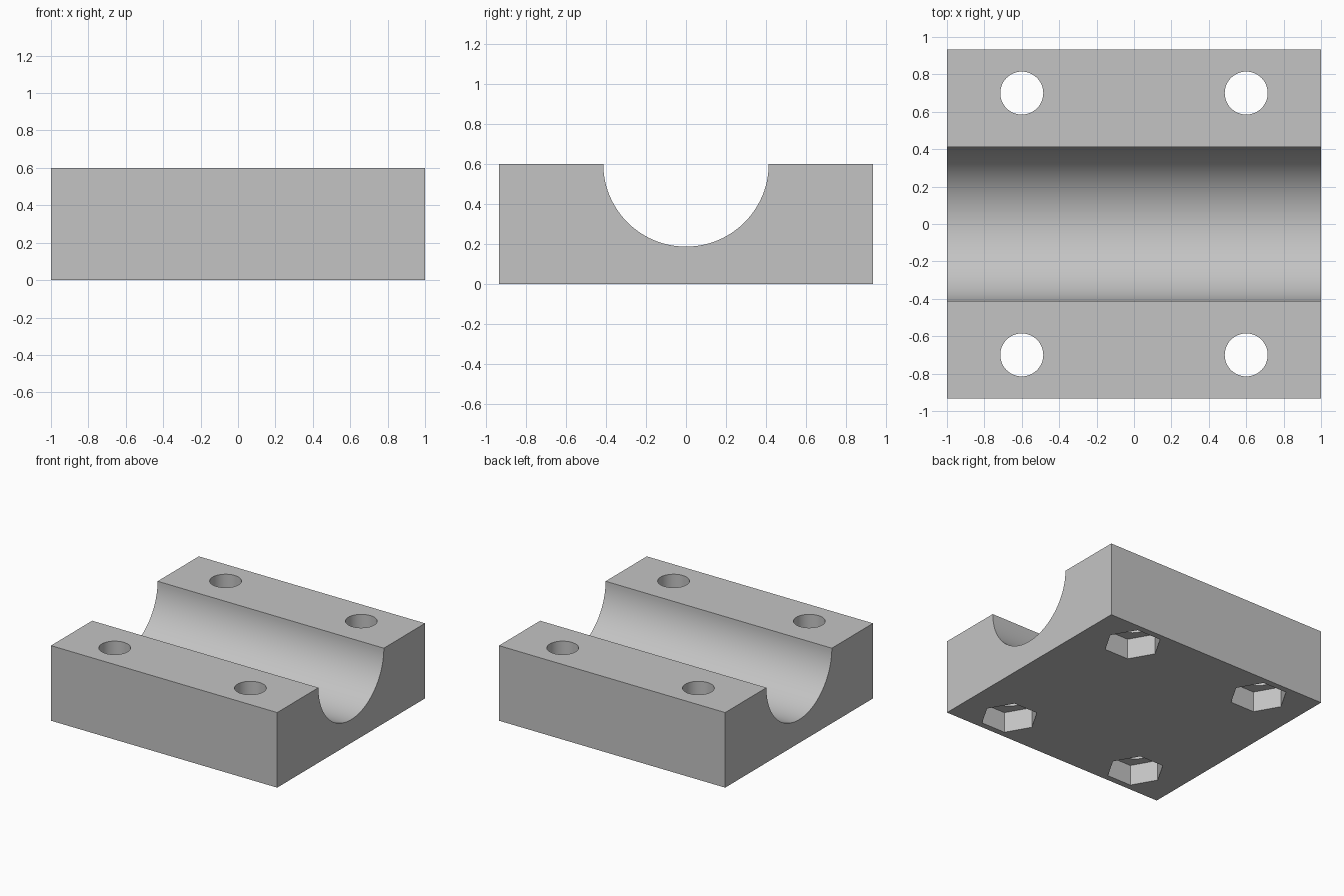
import bpy
import bmesh
from math import pi, sin, cos, radians

LENGTH, WIDTH, HEIGHT = 2.0, 1.867, 0.6
GROOVE_R = 0.413
HOLE_X, HOLE_Y, HOLE_R = 0.6, 0.7, 0.115
NUT_R, NUT_DEPTH = 0.213, 0.165

cube = bpy.data.objects.get("Cube")
if cube:
    bpy.data.objects.remove(cube, do_unlink=True)

grey = bpy.data.materials.new("light_grey")
grey.use_nodes = True
colour = (0.55, 0.55, 0.55, 1)
grey.diffuse_color = colour
grey.node_tree.nodes["Principled BSDF"].inputs["Base Color"].default_value = colour


def prism(name, outline, direction):
    """Extrude a closed outline of 3D points along a direction."""
    bm = bmesh.new()
    face = bm.faces.new([bm.verts.new(p) for p in outline])
    result = bmesh.ops.extrude_face_region(bm, geom=[face])
    moved = [v for v in result["geom"] if isinstance(v, bmesh.types.BMVert)]
    bmesh.ops.translate(bm, verts=moved, vec=direction)
    bmesh.ops.recalc_face_normals(bm, faces=bm.faces)
    mesh = bpy.data.meshes.new(name)
    bm.to_mesh(mesh)
    bm.free()
    mesh.materials.append(grey)
    obj = bpy.data.objects.new(name, mesh)
    bpy.context.collection.objects.link(obj)
    return obj


def ring(x, y, z, radius, sides):
    angles = [2 * pi * i / sides for i in range(sides)]
    return [(x + radius * cos(a), y + radius * sin(a), z) for a in angles]


# Block: end profile with a half-round groove, extruded along x
x0, w = -LENGTH / 2, WIDTH / 2
arc = [pi + pi * i / 48 for i in range(49)]
profile = [(x0, w, HEIGHT), (x0, w, 0), (x0, -w, 0), (x0, -w, HEIGHT)]
profile += [(x0, GROOVE_R * cos(a), HEIGHT + GROOVE_R * sin(a)) for a in arc]
block = prism("clamp_block", profile, (LENGTH, 0, 0))

# Bolt holes through the block, with hexagonal nut pockets underneath
cutters = []
for x in (-HOLE_X, HOLE_X):
    for y in (-HOLE_Y, HOLE_Y):
        cutters.append(prism("bolt_hole_cutter", ring(x, y, -0.1, HOLE_R, 48),
                             (0, 0, HEIGHT + 0.2)))
        cutters.append(prism("nut_pocket_cutter", ring(x, y, -0.1, NUT_R, 6),
                             (0, 0, NUT_DEPTH + 0.1)))

bpy.ops.object.select_all(action="DESELECT")
bpy.context.view_layer.objects.active = block
block.select_set(True)
for cutter in cutters:
    cutter.hide_render = True
    mod = block.modifiers.new("cut", "BOOLEAN")
    mod.operation = "DIFFERENCE"
    mod.solver = "EXACT"
    mod.object = cutter
    bpy.ops.object.modifier_apply(modifier=mod.name)
    bpy.data.objects.remove(cutter, do_unlink=True)

# Smooth the round walls, keep the machined edges sharp
bpy.ops.object.shade_smooth_by_angle(angle=radians(30))
